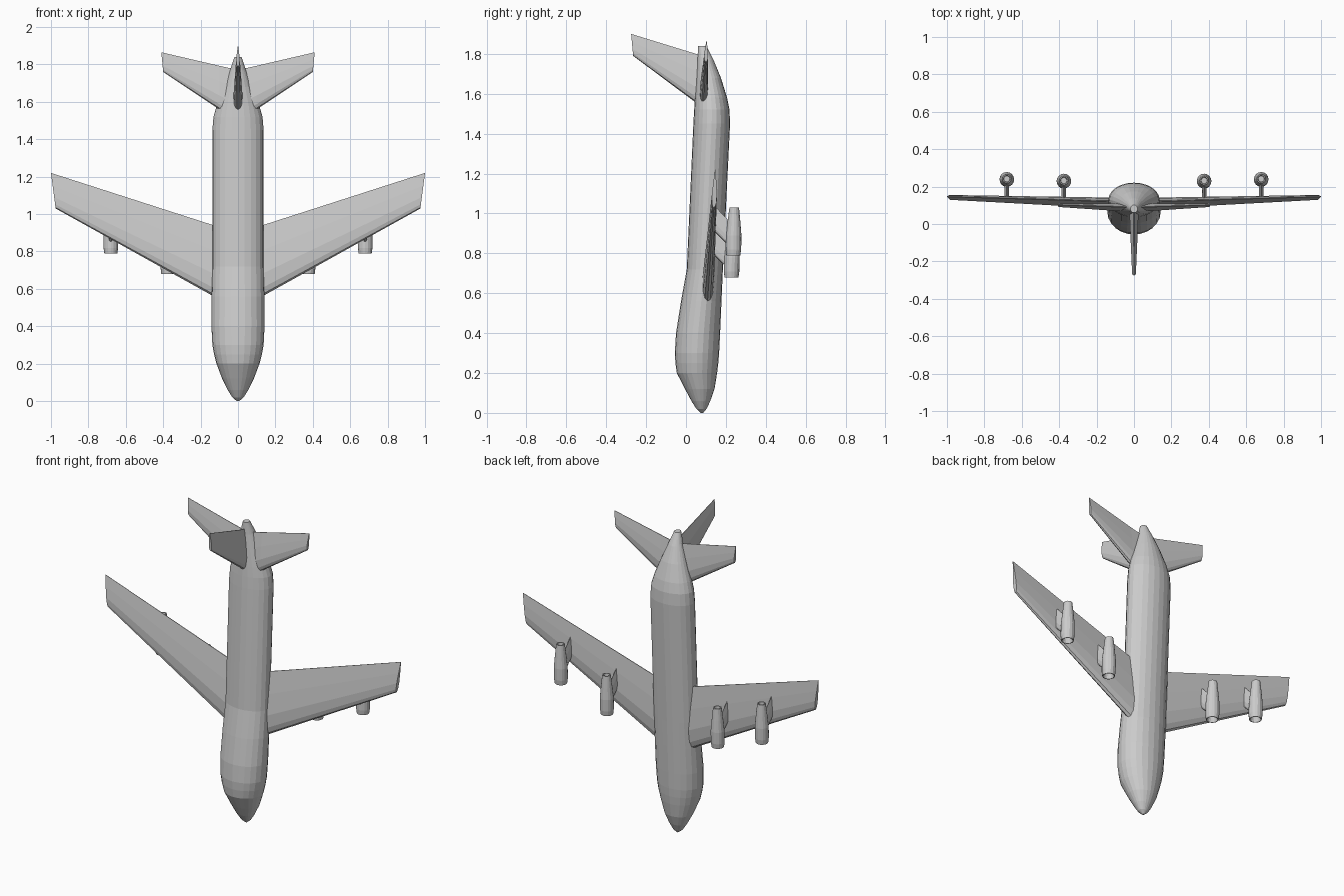
import bpy, bmesh, math
from mathutils import Vector

cube = bpy.data.objects.get("Cube")
if cube:
    bpy.data.objects.remove(cube)

grey = bpy.data.materials.new("light_grey")
grey.use_nodes = True
colour = (0.6, 0.6, 0.6, 1)
grey.diffuse_color = colour
grey.node_tree.nodes["Principled BSDF"].inputs["Base Color"].default_value = colour


def loft(name, rings):
    """Skin a list of equal-length rings and cap both ends."""
    bm = bmesh.new()
    loops = [[bm.verts.new(p) for p in ring] for ring in rings]
    n = len(loops[0])
    for a, b in zip(loops, loops[1:]):
        for i in range(n):
            j = (i + 1) % n
            bm.faces.new((a[i], a[j], b[j], b[i]))
    bm.faces.new(loops[0])
    bm.faces.new(loops[-1])
    bmesh.ops.recalc_face_normals(bm, faces=bm.faces)
    mesh = bpy.data.meshes.new(name)
    bm.to_mesh(mesh)
    bm.free()
    mesh.materials.append(grey)
    obj = bpy.data.objects.new(name, mesh)
    bpy.context.collection.objects.link(obj)
    return obj


def ellipse(cx, cy, z, rx, ry, n=24):
    angles = [2 * math.pi * i / n for i in range(n)]
    return [(cx + rx * math.cos(a), cy + ry * math.sin(a), z) for a in angles]


# Half outline of an aerofoil: position along the chord, share of half thickness
FOIL = [(0, 0), (0.03, 0.5), (0.12, 0.85), (0.32, 1), (0.65, 0.62), (1, 0.08)]


def foil(lead, trail, half, across):
    """Closed aerofoil ring from leading to trailing point."""
    lead, trail, across = Vector(lead), Vector(trail), Vector(across)
    upper = [lead.lerp(trail, t) + across * half * h for t, h in FOIL]
    lower = [lead.lerp(trail, t) - across * half * h for t, h in FOIL[:0:-1]]
    return upper + lower


# Fuselage: height, half width, front edge, back edge
STATIONS = [
    (0.0, 0.006, 0.074, 0.086), (0.02, 0.03, 0.052, 0.103),
    (0.06, 0.055, 0.027, 0.122), (0.12, 0.085, -0.005, 0.143),
    (0.2, 0.115, -0.046, 0.156), (0.25, 0.128, -0.053, 0.162),
    (0.3, 0.137, -0.056, 0.166), (0.4, 0.142, -0.05, 0.171),
    (0.56, 0.141, -0.025, 0.178), (0.72, 0.137, 0.004, 0.185),
    (1.45, 0.137, 0.037, 0.221), (1.52, 0.131, 0.041, 0.218),
    (1.58, 0.114, 0.045, 0.206), (1.68, 0.077, 0.052, 0.175),
    (1.77, 0.043, 0.058, 0.138), (1.84, 0.019, 0.06, 0.102)]
loft("fuselage", [ellipse(0, (f + b) / 2, z, w, (b - f) / 2)
                  for z, w, f, b in STATIONS])

# Tail fin
loft("tail_fin", [
    foil((0, 0.1, 1.52), (0, 0.1, 1.79), 0.026, (1, 0, 0)),
    foil((0, 0.05, 1.555), (0, 0.05, 1.8), 0.024, (1, 0, 0)),
    foil((0, -0.265, 1.79), (0, -0.275, 1.9), 0.01, (1, 0, 0))])

for side, s in (("left", 1), ("right", -1)):
    # Main wing
    loft(side + "_wing", [
        foil((s * 0.05, 0.104, 0.516), (s * 0.05, 0.12, 0.915), 0.031, (0, 1, 0)),
        foil((s * 0.13, 0.108, 0.56), (s * 0.13, 0.122, 0.94), 0.029, (0, 1, 0)),
        foil((s * 0.975, 0.14, 1.03), (s, 0.147, 1.22), 0.013, (0, 1, 0))])

    # Tailplane
    loft(side + "_tailplane", [
        foil((s * 0.02, 0.088, 1.507), (s * 0.02, 0.092, 1.775), 0.022, (0, 1, 0)),
        foil((s * 0.1, 0.089, 1.56), (s * 0.1, 0.093, 1.793), 0.02, (0, 1, 0)),
        foil((s * 0.4, 0.1, 1.76), (s * 0.41, 0.103, 1.865), 0.01, (0, 1, 0))])

    for place, x, y, z in (("inner", 0.375, 0.228, 0.68),
                           ("outer", 0.68, 0.237, 0.79)):
        # Engine pod with a hollow intake and a hollow exhaust
        POD = [(0.03, 0.022), (0, 0.031), (0, 0.035), (0.03, 0.039), (0.1, 0.039),
               (0.17, 0.032), (0.24, 0.024), (0.24, 0.018), (0.215, 0.016)]
        loft(f"{side}_{place}_engine",
             [ellipse(s * x, y + h * 0.02, z + h, r, r, 16) for h, r in POD])

        # Swept pylon from pod to wing
        wing_y = 0.105 + 0.04 * x
        loft(f"{side}_{place}_pylon", [
            foil((s * x, y - 0.015, z + 0.04), (s * x, y - 0.015, z + 0.165),
                 0.013, (1, 0, 0)),
            foil((s * x, wing_y, z + 0.13), (s * x, wing_y, z + 0.26),
                 0.011, (1, 0, 0))])
